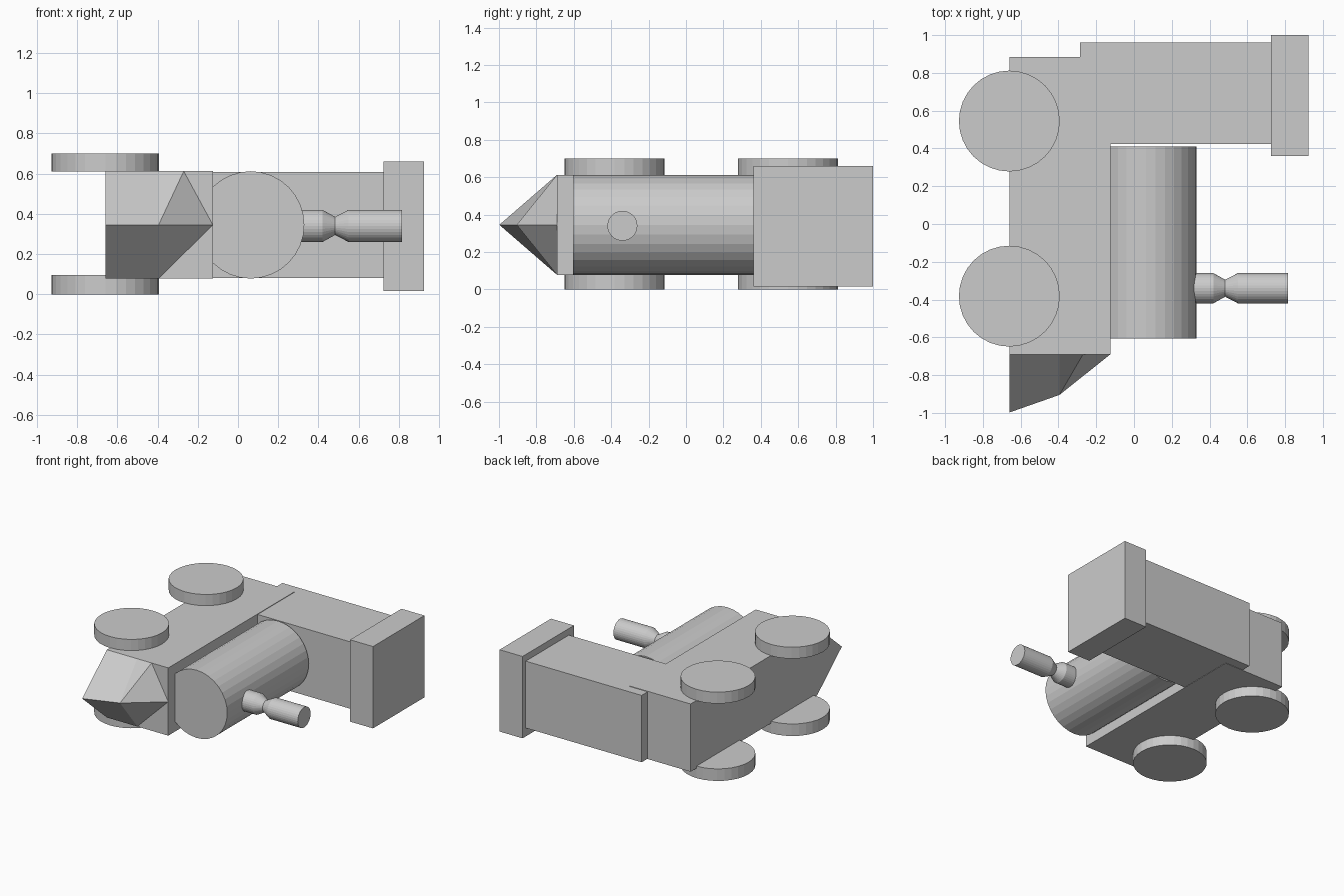
import bpy
import bmesh
from math import pi
from mathutils import Vector

default = bpy.data.objects.get("Cube")
if default:
    bpy.data.objects.remove(default, do_unlink=True)

# Single plain grey finish
grey = bpy.data.materials.new("plain grey")
grey.use_nodes = True
GREY = (0.6, 0.6, 0.6, 1)
grey.diffuse_color = GREY
grey.node_tree.nodes["Principled BSDF"].inputs["Base Color"].default_value = GREY


def finish(name, bm):
    bmesh.ops.recalc_face_normals(bm, faces=bm.faces)
    mesh = bpy.data.meshes.new(name)
    bm.to_mesh(mesh)
    bm.free()
    mesh.materials.append(grey)
    obj = bpy.data.objects.new(name, mesh)
    bpy.context.collection.objects.link(obj)
    return obj


def box(name, low, high):
    low, high = Vector(low), Vector(high)
    bm = bmesh.new()
    bmesh.ops.create_cube(bm, size=1)
    bmesh.ops.scale(bm, vec=high - low, verts=bm.verts)
    bmesh.ops.translate(bm, vec=(low + high) / 2, verts=bm.verts)
    return finish(name, bm)


def turned(name, profile, location, rotation=(0, 0, 0), sides=32):
    """Closed solid of revolution around local z from (radius, height) pairs."""
    bm = bmesh.new()
    rings = []
    for radius, height in profile:
        ring = bmesh.ops.create_circle(bm, segments=sides, radius=radius)["verts"]
        bmesh.ops.translate(bm, vec=(0, 0, height), verts=ring)
        rings.append(ring)
    for a, b in zip(rings, rings[1:]):
        for i in range(sides):
            j = (i + 1) % sides
            bm.faces.new((a[i], a[j], b[j], b[i]))
    bm.faces.new(rings[0])
    bm.faces.new(rings[-1])
    obj = finish(name, bm)
    obj.location = location
    obj.rotation_euler = rotation
    return obj


# Body: the toy engine lies on its side, with its roof towards +x
box("chassis", (-0.66, -0.69, 0.078), (-0.125, 0.885, 0.612))
box("cab", (-0.285, 0.423, 0.081), (0.725, 0.96, 0.608))
box("cab_roof", (0.725, 0.36, 0.015), (0.925, 1.0, 0.66))

# Boiler along y
turned("boiler", [(0.267, -0.41), (0.267, 0.605)], (0.063, 0, 0.345), (pi / 2, 0, 0))

# Chimney along x, with a narrow waist
turned("chimney",
       [(0.08, 0.25), (0.08, 0.42), (0.045, 0.483), (0.08, 0.55), (0.08, 0.815)],
       (0, -0.34, 0.34), (0, pi / 2, 0))

# Wheels on both sides of the chassis
for end, y in (("front", -0.382), ("rear", 0.545)):
    for side, low, high in (("lower", 0, 0.095), ("upper", 0.61, 0.7)):
        turned(f"{end}_{side}_wheel", [(0.267, low), (0.267, high)], (-0.66, y, 0))

# Faceted wedge at the front of the chassis
bm = bmesh.new()
top, mid, low, base = 0.612, 0.345, 0.078, -0.69
points = {
    "a": (-0.66, base, top), "t": (-0.395, base, top), "b": (-0.27, base, top),
    "c": (-0.125, base, mid), "d": (-0.395, base, low), "e": (-0.66, base, low),
    "p": (-0.66, -0.998, mid), "q": (-0.395, -0.905, mid),
}
v = {key: bm.verts.new(co) for key, co in points.items()}
for loop in ("apqt", "tqb", "bqc", "edqp", "dcq", "aep", "atbcde"):
    bm.faces.new([v[key] for key in loop])
finish("front_wedge", bm)
